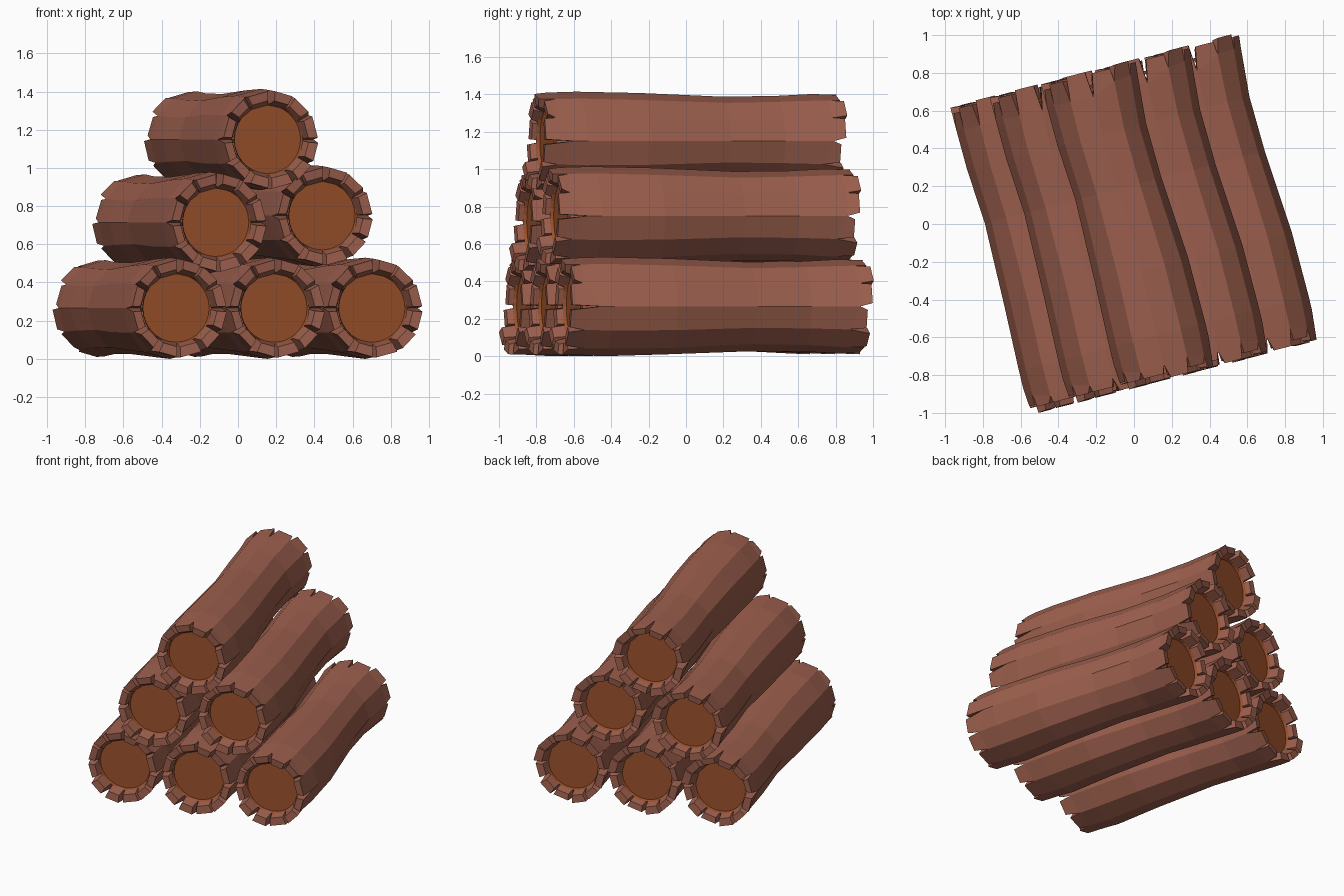
import bpy, bmesh, math, random
from mathutils import Matrix, Vector

if "Cube" in bpy.data.objects:
    bpy.data.objects.remove(bpy.data.objects["Cube"])

random.seed(4)
N = 12            # bark strips around each log
HALF = 0.815      # half length of a log
YAW = math.radians(14.5)


def material(name, col):
    m = bpy.data.materials.new(name)
    m.diffuse_color = (*col, 1)
    m.use_nodes = True
    m.node_tree.nodes["Principled BSDF"].inputs["Base Color"].default_value = m.diffuse_color
    return m


BARK = material("reddish_bark", (0.335, 0.115, 0.075))
WOOD = material("cut_wood", (0.32, 0.080, 0.024))


def lerp_table(t, table):
    for (a, va), (b, vb) in zip(table, table[1:]):
        if t <= b:
            return va + (vb - va) * max(0, (t - a) / (b - a))
    return table[-1][1]


RADIUS = [(-0.82, 0.253), (-0.6, 0.262), (-0.25, 0.254), (0.2, 0.234), (0.5, 0.24), (0.82, 0.255)]
BEND = [(-0.82, 0.0), (-0.25, 0.012), (0.05, 0.01), (0.4, -0.014), (0.82, 0.0)]


def point(t, deg, r):
    a = math.radians(deg)
    return Vector((lerp_table(t, BEND) + r * math.cos(a), t, r * math.sin(a)))


# Bark shell: slightly bent tube with split, jagged strips at both ends
def bark_mesh():
    bm = bmesh.new()
    step = 360 / N
    depth = {s: [random.uniform(0.04, 0.12) for _ in range(N)] for s in (-1, 1)}
    depth[-1][0] = 0.14
    wob = [random.uniform(-0.005, 0.005) for _ in range(N)]

    def ring(ts):
        return [bm.verts.new(point(t, k * step, lerp_table(t, RADIUS) + wob[k] + random.uniform(-0.003, 0.003)))
                for k, t in enumerate(ts)]

    front = ring([-(HALF - d) for d in depth[-1]])
    back = ring([HALF - d for d in depth[1]])
    rings = [front] + [ring([t] * N) for t in (-0.6, -0.25, 0.2, 0.5)] + [back]
    for r0, r1 in zip(rings, rings[1:]):
        for k in range(N):
            j = (k + 1) % N
            bm.faces.new((r0[k], r0[j], r1[j], r1[k]))
    # thick split strips
    for s, base in ((-1, front), (1, back)):
        inner = [bm.verts.new(point(v.co.y - s * 0.01, k * step, 0.18)) for k, v in enumerate(base)]
        for k in range(N):
            j = (k + 1) % N
            end = s * (HALF + random.uniform(-0.02, 0.03))
            a0 = k * step + random.uniform(1.5, 5)
            a1 = (k + 1) * step - random.uniform(1.5, 5)
            ro = 0.252 + random.uniform(-0.006, 0.008)
            L, R = (bm.verts.new(point(end, a, ro)) for a in (a0, a1))
            Li, Ri = (bm.verts.new(point(end - s * 0.005, a, 0.203)) for a in (a0, a1))
            bm.faces.new((base[k], base[j], R, L))
            bm.faces.new((L, R, Ri, Li))
            bm.faces.new((Li, Ri, inner[j], inner[k]))
            bm.faces.new((base[k], L, Li, inner[k]))
            bm.faces.new((base[j], inner[j], Ri, R))
    bmesh.ops.recalc_face_normals(bm, faces=bm.faces)
    me = bpy.data.meshes.new("bark")
    bm.to_mesh(me)
    bm.free()
    me.materials.append(BARK)
    return me


# Wooden core with slightly sunken round cut faces
def core_mesh():
    bm = bmesh.new()
    bmesh.ops.create_cone(bm, cap_ends=True, segments=28, radius1=0.187, radius2=0.187,
                          depth=2 * (HALF - 0.045), matrix=Matrix.Rotation(math.pi / 2, 4, 'X'))
    caps = [f for f in bm.faces if len(f.verts) > 4]
    bmesh.ops.inset_individual(bm, faces=caps, thickness=0.008, depth=0)
    for f in caps:
        s = 1 if f.calc_center_median().y > 0 else -1
        for v in f.verts:
            v.co.y -= s * 0.018
    me = bpy.data.meshes.new("core")
    # the tube between the caps is hidden inside the bark
    tube = [f for f in bm.faces if abs(f.calc_center_median().y) < 0.1]
    bmesh.ops.delete(bm, geom=tube, context='FACES_ONLY')
    bm.to_mesh(me)
    bm.free()
    me.materials.append(WOOD)
    return me


# Stack: sideways offset and height of each log
bark, core = bark_mesh(), core_mesh()
logs = [(-0.53, 0.266), (0, 0.266), (0.53, 0.266), (-0.315, 0.715), (0.26, 0.75), (-0.035, 1.15)]
turn = Matrix.Rotation(YAW, 4, 'Z')
for i, (off, z) in enumerate(logs, 1):
    for name, me in (("log_bark", bark), ("log_core", core)):
        ob = bpy.data.objects.new(f"{name}_{i}", me)
        bpy.context.collection.objects.link(ob)
        ob.matrix_world = turn @ Matrix.Translation((off, 0, z))
